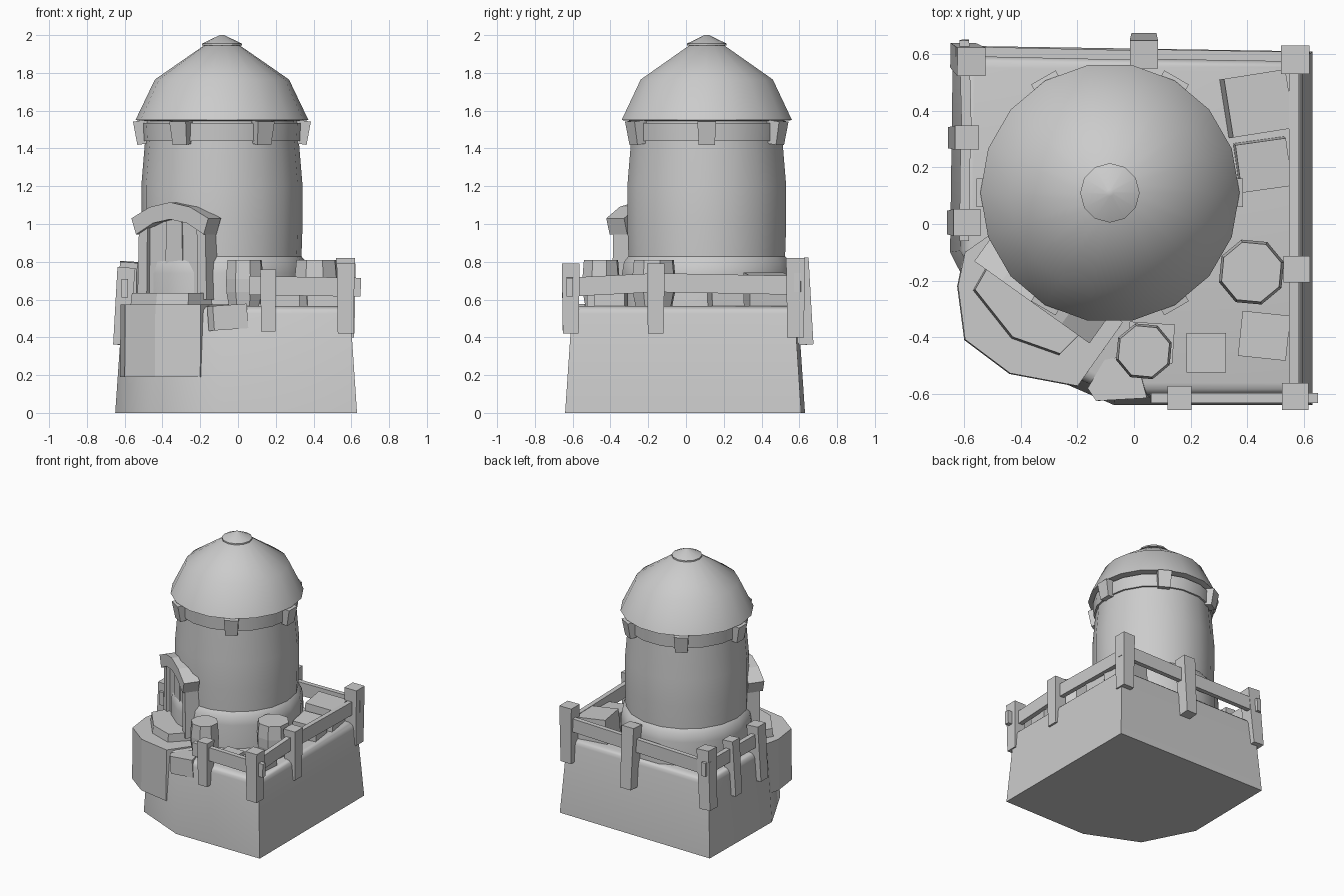
import bpy, bmesh, math
from mathutils import Matrix, Vector

if "Cube" in bpy.data.objects:
    bpy.data.objects.remove(bpy.data.objects["Cube"])

CX, CY = -0.085, 0.11          # tower axis
DOOR = math.radians(234.5)     # direction the door faces


def finish(name, bm, smooth=None):
    bmesh.ops.recalc_face_normals(bm, faces=bm.faces)
    me = bpy.data.meshes.new(name)
    bm.to_mesh(me)
    bm.free()
    if smooth:
        me.shade_smooth()
        me.set_sharp_from_angle(angle=math.radians(smooth))
    ob = bpy.data.objects.new(name, me)
    bpy.context.collection.objects.link(ob)
    return ob


def lathe(name, profile, sides, at=(CX, CY), smooth=35, turn=0.0):
    """Closed solid of revolution from (radius, z) points, bottom to top."""
    bm = bmesh.new()
    rings = []
    for r, z in profile:
        rings.append([bm.verts.new((at[0] + r * math.cos(turn + 2 * math.pi * i / sides),
                                    at[1] + r * math.sin(turn + 2 * math.pi * i / sides), z))
                      for i in range(sides)])
    for a, b in zip(rings, rings[1:]):
        for i in range(sides):
            j = (i + 1) % sides
            bm.faces.new((a[i], a[j], b[j], b[i]))
    bm.faces.new(rings[0][::-1])
    bm.faces.new(rings[-1])
    return finish(name, bm, smooth)


def prism(name, poly, z0, z1, matrix=None, top_scale=1.0, bevel=0.0, smooth=None):
    """Extruded outline; the top may shrink and have a rounded rim."""
    bm = bmesh.new()
    low = [bm.verts.new((x, y, z0)) for x, y in poly]
    top = [bm.verts.new((x * top_scale, y * top_scale, z1)) for x, y in poly]
    n = len(poly)
    for i in range(n):
        j = (i + 1) % n
        bm.faces.new((low[i], low[j], top[j], top[i]))
    bm.faces.new(low[::-1])
    cap = bm.faces.new(top)
    if bevel:
        bmesh.ops.bevel(bm, geom=list(cap.edges), offset=bevel, segments=3,
                        profile=0.5, affect='EDGES')
    if matrix:
        bm.transform(matrix)
    return finish(name, bm, smooth)


def box(name, centre, size, rot=(0, 0, 0), taper=1.0):
    """Box with Euler rotation in degrees; taper scales the lower end."""
    bm = bmesh.new()
    bmesh.ops.create_cube(bm, size=1)
    for v in bm.verts:
        k = taper if v.co.z < 0 else 1
        v.co = Vector((v.co.x * size[0] * k, v.co.y * size[1] * k, v.co.z * size[2]))
    m = Matrix.Translation(centre)
    for axis, a in zip('ZYX', rot[::-1]):
        m = m @ Matrix.Rotation(math.radians(a), 4, axis)
    bm.transform(m)
    return finish(name, bm)


def rail(name, a, b, thick=0.035, height=0.10):
    """Plank between two points."""
    a, b = Vector(a), Vector(b)
    d = b - a
    yaw = math.degrees(math.atan2(d.y, d.x))
    pitch = -math.degrees(math.atan2(d.z, math.hypot(d.x, d.y)))
    return box(name, (a + b) / 2, (d.length, thick, height), (0, pitch, yaw))


# Rock base with chamfered front-left corner
prism("base", [(0.63, -0.64), (0.63, 0.61), (-0.64, 0.63), (-0.65, -0.10),
               (-0.46, -0.47), (-0.07, -0.64)], 0, 0.565,
      top_scale=0.94, bevel=0.04, smooth=40)

# Tower: collar, bulging wall, upper band, roof and cap
lathe("tower_collar", [(0.455, 0.5), (0.455, 0.74), (0.445, 0.80), (0.42, 0.83)], 18, smooth=50)
lathe("tower_wall", [(0.42, 0.8), (0.427, 1.0), (0.427, 1.2), (0.407, 1.44), (0.405, 1.55)], 18)
lathe("tower_band", [(0.42, 1.44), (0.425, 1.535)], 18)
lathe("roof", [(0.40, 1.545), (0.458, 1.55), (0.355, 1.765), (0.095, 1.945)], 18, smooth=40)
lathe("roof_cap", [(0.105, 1.945), (0.105, 1.955), (0.012, 2.0)], 12, smooth=30)
for i in range(6):
    a = math.radians(60 * i)
    box(f"roof_bracket_{i}", (CX + 0.425 * math.cos(a), CY + 0.425 * math.sin(a), 1.485),
        (0.075, 0.10, 0.125), (0, 8, 60 * i), 0.85)

# Doorway: built in a frame with x across, y up, z outwards from the tower
n = Vector((math.cos(DOOR), math.sin(DOOR), 0))
t = Vector((-n.y, n.x, 0))
M = Matrix(((t.x, 0, n.x, CX), (t.y, 0, n.y, CY), (0, 1, 0, 0), (0, 0, 0, 1)))
arch = [(-0.25, 1.03), (-0.13, 1.09), (0, 1.115), (0.13, 1.09), (0.25, 1.03)]
under = [(0.22, 0.945), (0.11, 1.005), (0, 1.025), (-0.11, 1.005), (-0.22, 0.945)]
prism("door_arch", (arch + under)[::-1], 0.36, 0.475, M)
prism("door_panel", [(-0.18, 0.6), (0.18, 0.6), (0.18, 0.97), (0, 1.04), (-0.18, 0.97)], 0.3, 0.43, M)
prism("door_middle_plank", [(-0.06, 0.6), (0.06, 0.6), (0.05, 1.02), (-0.05, 1.02)], 0.3, 0.437, M)
for s in (-1, 1):
    prism(f"door_post_{'left' if s < 0 else 'right'}",
          [(s * 0.165, 0.6), (s * 0.225, 0.6), (s * 0.215, 0.99), (s * 0.16, 1.0)], 0.33, 0.455, M)

# Entrance landing, doorstep and loose step stone
prism("landing", [(-0.625, -0.22), (-0.60, -0.41), (-0.44, -0.53), (-0.20, -0.575),
                  (-0.04, -0.35), (-0.25, -0.15), (-0.5, -0.03), (-0.6, -0.1)], 0.19, 0.575, top_scale=0.995)
prism("doorstep", [(-0.57, -0.235), (-0.435, -0.405), (-0.265, -0.465), (-0.13, -0.33),
                   (-0.25, -0.1), (-0.51, -0.13)], 0.56, 0.635, top_scale=0.985)
prism("step_stone", [(-0.16, -0.58), (-0.13, -0.625), (0.05, -0.615), (0.03, -0.54),
                     (-0.05, -0.47), (-0.10, -0.48)], -0.07, 0.06,
      Matrix.Translation((0, 0, 0.515)) @ Matrix.Rotation(math.radians(-4), 4, 'Y'))

# Fence posts: x, y, bottom, top, width, lean
posts = [(0.57, -0.61, 0.42, 0.79, 0.095, 0), (0.16, -0.615, 0.43, 0.76, 0.085, 0),
         (0.575, -0.16, 0.42, 0.79, 0.095, 0), (0.57, 0.58, 0.40, 0.82, 0.10, 0),
         (0.035, 0.615, 0.36, 0.82, 0.10, 4), (-0.59, 0.585, 0.36, 0.80, 0.10, 3),
         (-0.605, 0.305, 0.36, 0.77, 0.085, 0), (-0.605, 0.005, 0.36, 0.77, 0.095, 0)]
for i, (x, y, z0, z1, w, lean) in enumerate(posts):
    box(f"fence_post_{i}", (x, y, (z0 + z1) / 2), (w, w, z1 - z0),
        (lean, 4 if x < -0.5 else 0, 0), 0.88)

# Fence rails
rail("front_rail", (0.06, -0.615, 0.675), (0.65, -0.615, 0.665))
rail("right_rail_front", (0.565, -0.64, 0.665), (0.565, -0.15, 0.69))
rail("right_rail_back", (0.565, -0.17, 0.69), (0.565, 0.60, 0.675))
rail("back_rail_right", (0.62, 0.59, 0.69), (0.03, 0.60, 0.68))
rail("back_rail_left", (0.05, 0.595, 0.68), (-0.63, 0.61, 0.67))
rail("left_rail_back", (-0.60, 0.65, 0.67), (-0.59, 0.28, 0.66))
rail("left_rail_front", (-0.595, 0.32, 0.66), (-0.60, -0.06, 0.66))

# Barrels
for i, (x, y, r) in enumerate([(0.415, -0.17, 0.12), (0.035, -0.45, 0.103)]):
    lathe(f"barrel_{i}", [(r * 0.82, 0.55), (r * 0.98, 0.64), (r, 0.71), (r * 0.92, 0.81)],
          8, (x, y), smooth=None, turn=0.3)

# Crates and flat stones on the terrace
box("crate_large", (0.435, 0.425, 0.645), (0.22, 0.21, 0.18), (0, 5, 9))
box("crate_small", (0.455, 0.21, 0.62), (0.18, 0.17, 0.14), (3, 3, 8))
box("crate_corner", (0.46, -0.395, 0.60), (0.17, 0.16, 0.09), (0, 0, -6))
box("crate_front", (0.255, -0.455, 0.595), (0.14, 0.14, 0.08))
box("barrel_slab", (0.06, -0.42, 0.565), (0.16, 0.14, 0.03), (0, 0, -4))
